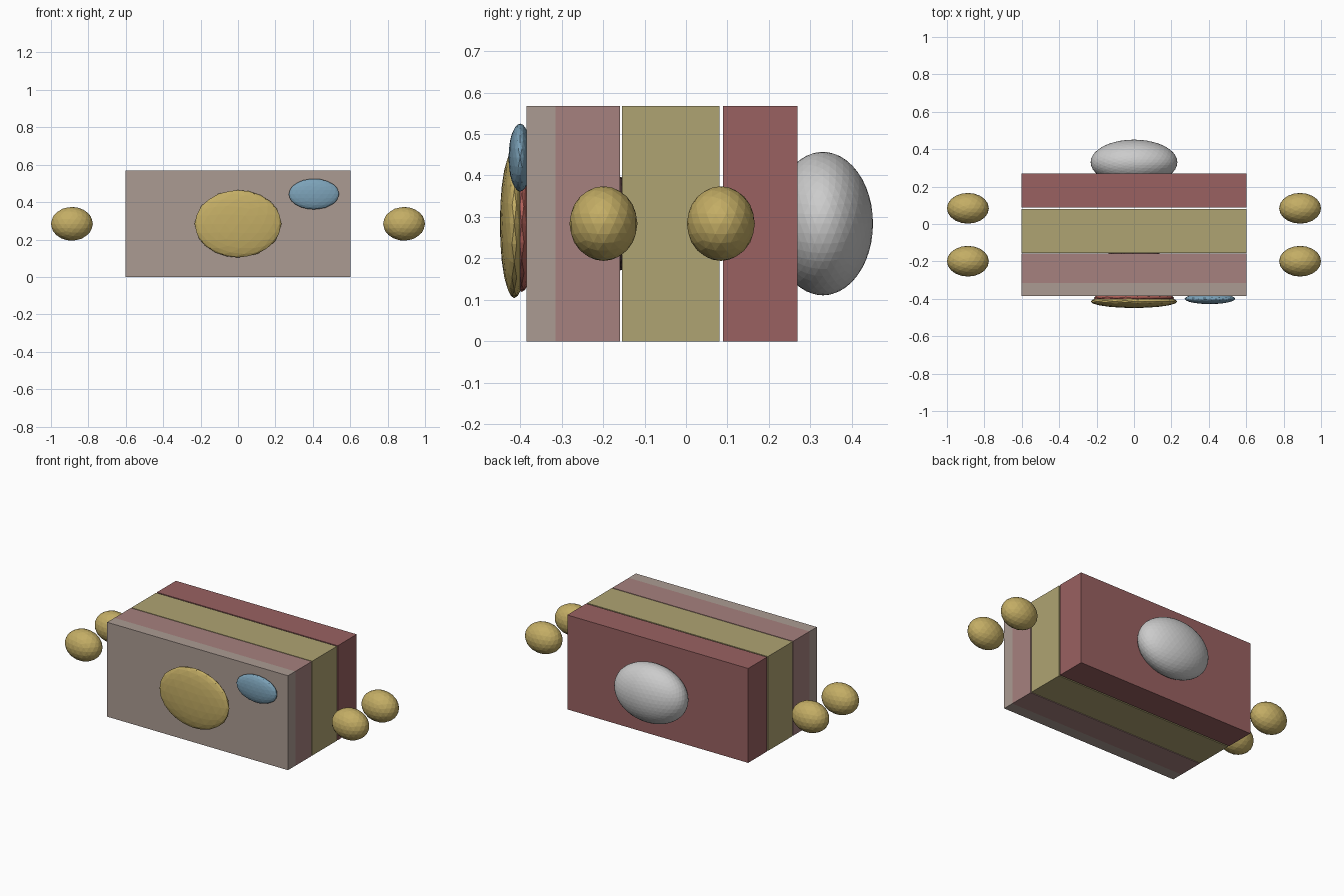
import bpy

if "Cube" in bpy.data.objects:
    bpy.data.objects.remove(bpy.data.objects["Cube"])

mats = {}


def paint(obj, name, rgb):
    if name not in mats:
        mats[name] = bpy.data.materials.new(name)
        mats[name].diffuse_color = (*rgb, 1)
    obj.data.materials.append(mats[name])


def slab(name, y0, y1, mat, rgb):
    bpy.ops.mesh.primitive_cube_add(size=1, location=(0, (y0 + y1) / 2, 0.284))
    o = bpy.context.object
    o.name = name
    o.scale = (1.204, y1 - y0, 0.568)
    paint(o, mat, rgb)


def ellipsoid(name, loc, radii, mat=None, rgb=None, subdiv=3):
    bpy.ops.mesh.primitive_ico_sphere_add(subdivisions=subdiv, radius=1, location=loc)
    o = bpy.context.object
    o.name = name
    o.scale = radii
    if mat:
        paint(o, mat, rgb)


GOLD = (0.55, 0.42, 0.13)
RED = (0.32, 0.12, 0.12)
MID = 0.284

# Layered block, front to back
slab("front_slab", -0.384, -0.315, "taupe", (0.41, 0.33, 0.29))
slab("pink_slab", -0.315, -0.159, "pink", (0.38, 0.22, 0.21))
slab("olive_slab", -0.154, 0.081, "olive", (0.43, 0.37, 0.17))
slab("back_slab", 0.089, 0.269, "red", RED)

# Disc bridging the narrow gap
ellipsoid("inner_disc", (0, -0.157, MID), (0.137, 0.02, 0.113), "dark", (0.1, 0.05, 0.05))

# Front bosses and back dome
ellipsoid("front_disc", (0, -0.414, MID), (0.232, 0.035, 0.18), "gold", GOLD)
ellipsoid("front_disc_backing", (0, -0.396, MID), (0.215, 0.033, 0.165), "brick", (0.45, 0.12, 0.1))
ellipsoid("front_button", (0.406, -0.4, 0.443), (0.135, 0.028, 0.082), "blue", (0.2, 0.36, 0.48))
ellipsoid("back_dome", (0, 0.33, MID), (0.232, 0.121, 0.173), subdiv=4)

# Side knobs
for side, x in (("left", -0.888), ("right", 0.888)):
    for end, y in (("front", -0.199), ("back", 0.084)):
        ellipsoid(f"{side}_{end}_knob", (x, y, MID), (0.112, 0.082, 0.09), "gold", GOLD)

for m in bpy.data.materials:
    if m.users and not m.is_grease_pencil:
        m.use_nodes = True
        m.node_tree.nodes["Principled BSDF"].inputs["Base Color"].default_value = m.diffuse_color
